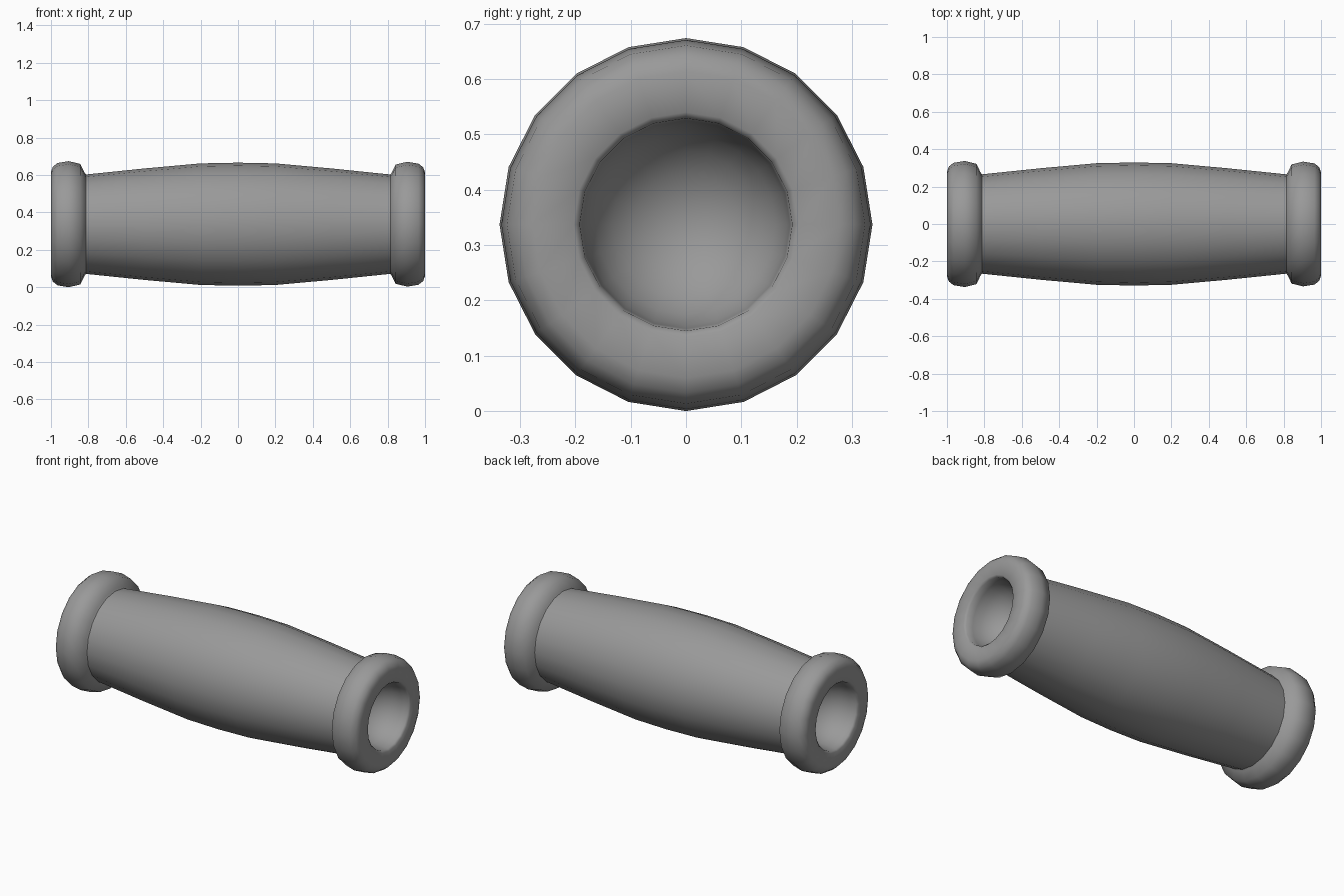
import bpy, bmesh
from math import cos, sin, pi

if "Cube" in bpy.data.objects:
    bpy.data.objects.remove(bpy.data.objects["Cube"])

SIDES = 20
AXIS_Z = 0.337

grey = bpy.data.materials.new("matte_grey")
grey.use_nodes = True
colour = (0.32, 0.32, 0.32, 1)
grey.diffuse_color = colour
grey.node_tree.nodes["Principled BSDF"].inputs["Base Color"].default_value = colour


def lathe(name, profile, angle):
    """Turn (x, radius) points around the long axis; zero radius closes a pole."""
    bm = bmesh.new()
    rings = []
    for x, r in profile:
        count = SIDES if r > 0 else 1
        rings.append([bm.verts.new((x, r * sin(2 * pi * i / SIDES),
                                    AXIS_Z + r * cos(2 * pi * i / SIDES)))
                      for i in range(count)])
    for a, b in zip(rings, rings[1:]):
        for i in range(SIDES):
            j = (i + 1) % SIDES
            quad = [a[i % len(a)], a[j % len(a)], b[j % len(b)], b[i % len(b)]]
            bm.faces.new(list(dict.fromkeys(quad)))
    # Outward normals follow from the profile direction
    if profile[0][0] < profile[-1][0]:
        bmesh.ops.reverse_faces(bm, faces=bm.faces)
    mesh = bpy.data.meshes.new(name)
    bm.to_mesh(mesh)
    bm.free()
    mesh.materials.append(grey)
    obj = bpy.data.objects.new(name, mesh)
    bpy.context.collection.objects.link(obj)
    bpy.ops.object.select_all(action="DESELECT")
    obj.select_set(True)
    bpy.context.view_layer.objects.active = obj
    bpy.ops.object.shade_smooth_by_angle(angle=angle)


# Barrel-shaped grip between the collars
half = [(0.82, 0.265), (0.5, 0.298), (0.2, 0.325)]
lathe("grip_body", [(-x, r) for x, r in half] + [(0, 0.329)] + half[::-1], pi / 3)

# Rounded collar, flat end face and domed socket
outer = [(0.81, 0.262), (0.82, 0.275), (0.843, 0.322), (0.905, 0.337),
         (0.965, 0.327), (0.99, 0.307), (1.0, 0.28), (1.0, 0.205), (0.99, 0.194)]
socket = [(0.95 - 0.19 * sin(t * pi / 12), 0.19 * cos(t * pi / 12)) for t in range(6)]
collar = outer + socket + [(0.76, 0)]

for name, side, scale in (("left_collar", 1, 0.99), ("right_collar", -1, 1)):
    points = [(side * x, r * scale) for x, r in collar]
    lathe(name, points, pi / 3)
